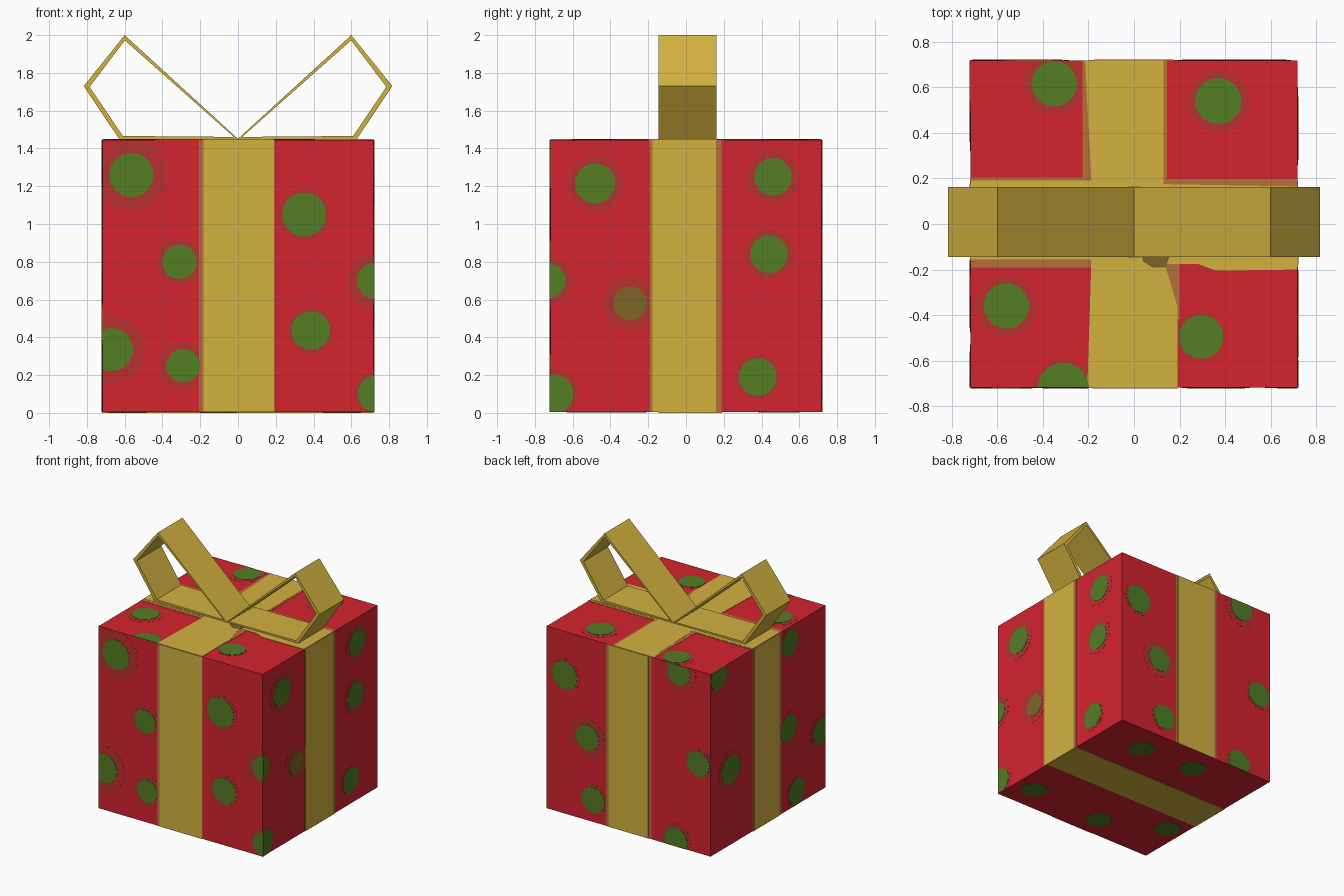
import bpy, bmesh, math
from mathutils import Vector

if "Cube" in bpy.data.objects:
    bpy.data.objects.remove(bpy.data.objects["Cube"])


def material(name, r, g, b):
    m = bpy.data.materials.new(name)
    lin = lambda c: ((c / 255 + 0.055) / 1.055) ** 2.4 if c > 10 else c / 255 / 12.92
    m.diffuse_color = (lin(r), lin(g), lin(b), 1)
    m.use_nodes = True
    m.node_tree.nodes["Principled BSDF"].inputs["Base Color"].default_value = m.diffuse_color
    return m


RED = material("red_paper", 213, 35, 47)
GOLD = material("gold_ribbon", 211, 178, 64)
GREEN = material("green_dot", 83, 125, 36)
HALO = material("dull_red_halo", 184, 48, 48)
BROWN = material("brown_ribbon_edge", 182, 112, 58)
OLIVE = material("olive_mark", 126, 100, 38)

HW, H, STEP = 0.7185, 1.442, 0.001      # body half width, body height, paint layer
Z0 = 4 * STEP


def finish(name, bm, mat):
    bmesh.ops.recalc_face_normals(bm, faces=bm.faces)
    me = bpy.data.meshes.new(name)
    bm.to_mesh(me)
    bm.free()
    me.materials.append(mat)
    ob = bpy.data.objects.new(name, me)
    bpy.context.collection.objects.link(ob)
    return ob


# Box body
bm = bmesh.new()
bmesh.ops.create_cube(bm, size=1)
for v in bm.verts:
    v.co = (v.co.x * 2 * HW, v.co.y * 2 * HW, Z0 + (v.co.z + 0.5) * H)
finish("box_body", bm, RED)

# Face frames: origin of (u, v), right, up, v limits
X, Y, Z = Vector((1, 0, 0)), Vector((0, 1, 0)), Vector((0, 0, 1))
SIDE = (Z0, Z0 + H)
FLAT = (-HW, HW)
FRAMES = {
    "front": (-Y * HW, X, Z, SIDE),
    "right": (X * HW, Y, Z, SIDE),
    "back": (Y * HW, -X, Z, SIDE),
    "left": (-X * HW, -Y, Z, SIDE),
    "top": (Z * (Z0 + H), X, Y, FLAT),
    "bottom": (Z * Z0, X, -Y, FLAT),
}


def plates(name, face, shapes, layer, mat):
    """Thin painted plates on a face, trimmed to the box edges."""
    if not shapes:
        return
    org, right, up, (lo, hi) = FRAMES[face]
    n = right.cross(up) * (layer * STEP)
    bm = bmesh.new()
    for pts in shapes:
        flat = []
        for u, v in pts:
            p = (min(max(u, -HW), HW), min(max(v, lo), hi))
            if p not in flat:
                flat.append(p)
        low = [bm.verts.new(org + right * u + up * v) for u, v in flat]
        top = [bm.verts.new(p.co + n) for p in low]
        bm.faces.new(top)
        bm.faces.new(low[::-1])
        for i in range(len(low)):
            j = (i + 1) % len(low)
            bm.faces.new((low[i], low[j], top[j], top[i]))
    finish(f"{face}_{name}", bm, mat)


def disc(u, v, r, n=20):
    return [(u + r * math.cos(i * math.tau / n), v + r * math.sin(i * math.tau / n)) for i in range(n)]


def rect(u0, u1, v0=-9, v1=9):
    return [(u0, v0), (u1, v0), (u1, v1), (u0, v1)]


# Dots per face: u, v, radius, halo radius (0 = no halo)
DOTS = {
    "front": [(-.565, 1.26, .118, .19), (.35, 1.05, .117, .14), (-.31, .8, .092, .125), (.725, .7, .097, .15),
              (.385, .435, .103, .125), (-.67, .335, .115, .18), (-.29, .25, .09, .125), (.73, .1, .097, .12)],
    "right": [(-.48, 1.215, .107, .15), (.46, 1.25, .1, .14), (.44, .84, .1, .135), (.38, .19, .1, .12),
              (-.73, .7, .092, .13), (-.7, .1, .105, .13)],
    "back": [(-.56, 1.1, .11, .13), (-.36, .66, .1, .15), (-.31, .178, .1, .12), (.44, 1.39, .1, .15),
             (.61, .71, .1, .12), (.415, .055, .1, .13)],
    "left": [(-.62, 1.39, .1, .14), (.27, 1.32, .1, .13), (-.47, .6, .11, .15), (.257, .65, .1, .13),
             (.357, .11, .1, .12), (.66, .47, .1, .13)],
    "top": [(-.35, .615, .1, .135), (.37, .54, .102, .14), (-.56, -.36, .1, .135), (.295, -.495, .097, .11),
            (-.31, -.72, .112, .13)],
    "bottom": [(.33, -.48, .1, 0), (-.15, -.5, .1, 0), (.55, .5, .1, 0), (-.105, .53, .1, 0), (-.585, .31, .1, 0)],
}
for face, dots in DOTS.items():
    plates("dots", face, [disc(u, v, r) for u, v, r, h in dots], 3, GREEN)
    for i, (u, v, r, h) in enumerate(dots):
        if h:
            plates(f"halo_{i}", face, [disc(u, v, h)], 1, HALO)
plates("faded_halo", "right", [disc(-.3, .58, .14)], 1, HALO)
plates("faded_dot", "right", [disc(-.295, .58, .09)], 3, OLIVE)

# Side and bottom ribbons with worn brown borders: gold u range, brown u range
RIBBONS = {"front": (-.183, .19, -.207, .192), "right": (-.178, .16, -.192, .188),
           "back": (-.175, .175, -.195, .2), "left": (-.175, .14, -.195, .165)}
for face, (a, b, c, d) in RIBBONS.items():
    plates("ribbon_border", face, [rect(c, d)], 2, BROWN)
    plates("ribbon", face, [rect(a, b)], 4, GOLD)
plates("ribbon", "bottom", [rect(-9, 9, -.19, .145)], 4, GOLD)

# Crossed ribbon on the lid
plates("ribbon_border", "top",
       [rect(-.72, -.18, -.19, -.15), rect(.12, .72, .16, .198), rect(.125, .2, -.42, -.17),
        rect(-.225, -.18, .2, .72), rect(.12, .145, .2, .72), rect(-.72, -.18, .185, .205)], 2, BROWN)
plates("ribbon", "top",
       [[(-.205, -.72), (.19, -.72), (.19, -.36), (.135, -.175), (.28, -.175), (.36, -.205), (.72, -.2),
         (.72, .165), (.13, .175), (.13, .72), (-.215, .72), (-.187, .19), (-.72, .19), (-.72, -.155),
         (-.187, -.155)]], 3, GOLD)
plates("ribbon_mark", "top", [[(.03, -.13), (.04, -.165), (.08, -.19), (.14, -.19), (.16, -.13)]], 4, OLIVE)

# Bow: a hollow folded loop, mirrored to the other side
outer = [(0, 1.451), (.6, 2.0), (.817, 1.73), (.63, 1.451)]
inner = [(.022, 1.461), (.599, 1.972), (.785, 1.726), (.61, 1.466)]
bm = bmesh.new()
ring = [[bm.verts.new((x, y, z)) for x, z in prof] for prof in (outer, inner) for y in (-.145, .162)]
of, ob_, inf, inb = ring
for i in range(4):
    j = (i + 1) % 4
    for p, q in ((of, ob_), (ob_, inb), (inb, inf), (inf, of)):
        bm.faces.new((p[i], p[j], q[j], q[i]))
bow = finish("bow_loops", bm, GOLD)
mod = bow.modifiers.new("mirror", 'MIRROR')
mod.use_axis[0] = True
mod.use_mirror_merge = False
